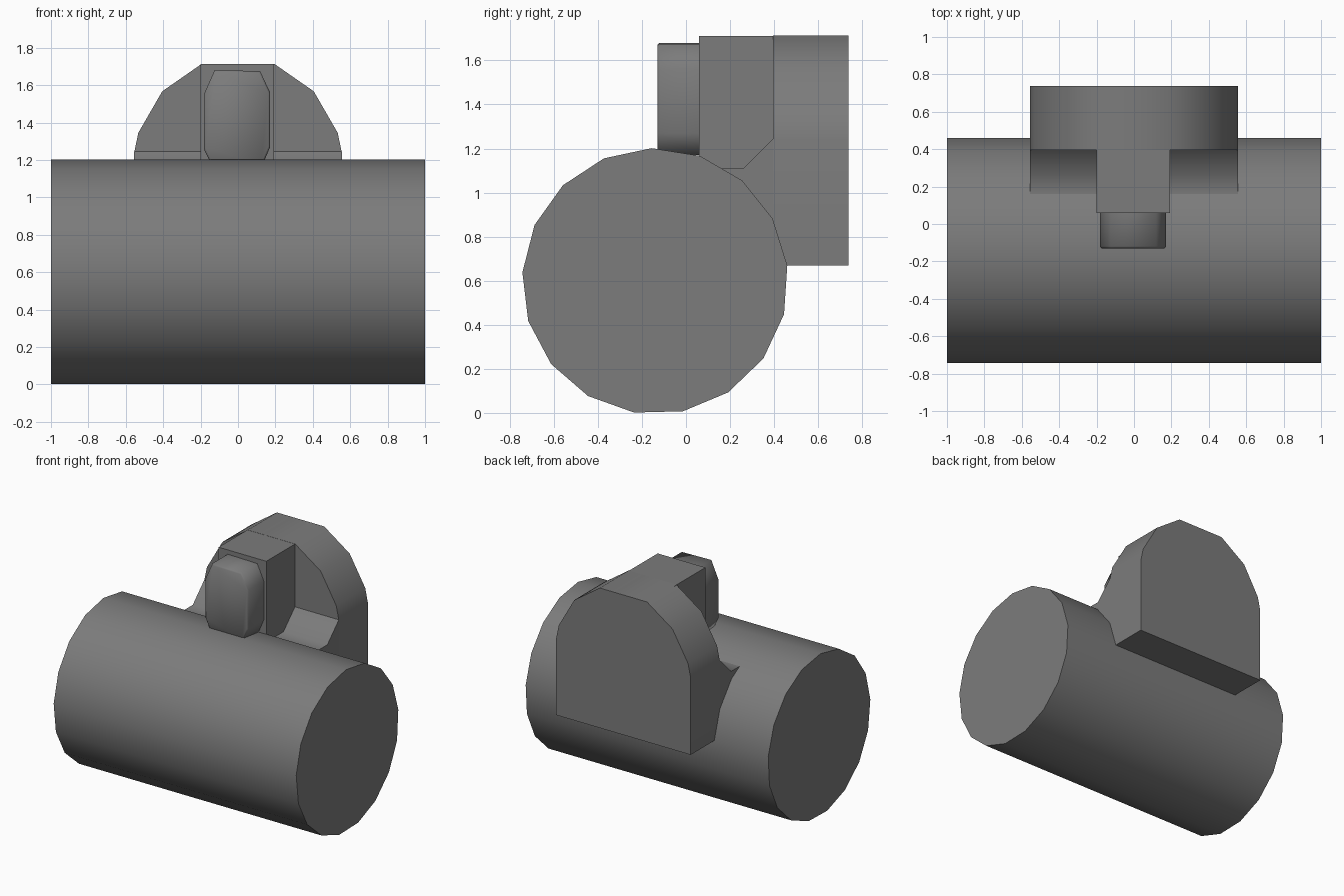
import bpy, bmesh, math
from mathutils import Vector

if "Cube" in bpy.data.objects:
    bpy.data.objects.remove(bpy.data.objects["Cube"])

# Dark grey paint shared by all parts
paint = bpy.data.materials.new("dark_grey")
paint.diffuse_color = (0.2, 0.2, 0.2, 1.0)
paint.use_nodes = True
paint.node_tree.nodes["Principled BSDF"].inputs["Base Color"].default_value = paint.diffuse_color


def prism(name, outline, place, start, end, bevel=0.0, smooth=40):
    """Extrude a closed 2D outline; place(u, v, w) maps it into 3D."""
    bm = bmesh.new()
    a = [bm.verts.new(place(u, v, start)) for u, v in outline]
    b = [bm.verts.new(place(u, v, end)) for u, v in outline]
    n = len(outline)
    bm.faces.new(a)
    bm.faces.new(b[::-1])
    for i in range(n):
        j = (i + 1) % n
        bm.faces.new((a[j], a[i], b[i], b[j]))
    bmesh.ops.recalc_face_normals(bm, faces=bm.faces[:])
    if bevel:
        rim = [e for e in bm.edges if all(v in a for v in e.verts)]
        bmesh.ops.bevel(bm, geom=rim, offset=bevel, segments=1, affect='EDGES')
    mesh = bpy.data.meshes.new(name)
    bm.to_mesh(mesh)
    bm.free()
    mesh.materials.append(paint)
    obj = bpy.data.objects.new(name, mesh)
    bpy.context.collection.objects.link(obj)
    bpy.ops.object.select_all(action='DESELECT')
    obj.select_set(True)
    bpy.context.view_layer.objects.active = obj
    bpy.ops.object.shade_smooth_by_angle(angle=math.radians(smooth))
    return obj


def along_x(u, v, w):
    return Vector((w, u, v))


def along_y(u, v, w):
    return Vector((u, w, v))


# Main horizontal drum, 17 sides
SIDES = 17
ring = []
for i in range(SIDES):
    t = math.radians(91.5) + math.tau * i / SIDES
    ring.append((-0.14 + 0.604 * math.cos(t), 0.598 + 0.604 * math.sin(t)))
prism("drum", ring, along_x, -1.0, 1.0)

# Arched housing behind the drum
half = [(0.555, 0.67), (0.555, 1.24), (0.533, 1.345), (0.405, 1.567), (0.195, 1.713)]
arch = half + [(-x, z) for x, z in reversed(half)]
prism("arched_housing", arch, along_y, 0.395, 0.737)

# Chamfered saddle joining the housing to the drum
saddle = [(0.16, 1.11), (0.26, 1.11), (0.396, 1.245), (0.42, 1.2), (0.42, 0.8), (0.2, 1.0)]
prism("saddle", saddle, along_x, -0.555, 0.555, smooth=60)

# Square block in front of the housing
block = [(-0.2, 1.08), (0.193, 1.08), (0.193, 1.712), (-0.2, 1.712)]
prism("front_block", block, along_y, 0.058, 0.42)

# Small octagonal nose with a bevelled front rim
nose = [(-0.14, 1.17), (0.13, 1.17), (0.172, 1.27), (0.172, 1.56),
        (0.118, 1.675), (-0.125, 1.68), (-0.183, 1.55), (-0.183, 1.26)]
prism("nose", nose, along_y, -0.13, 0.07, bevel=0.01, smooth=70)
